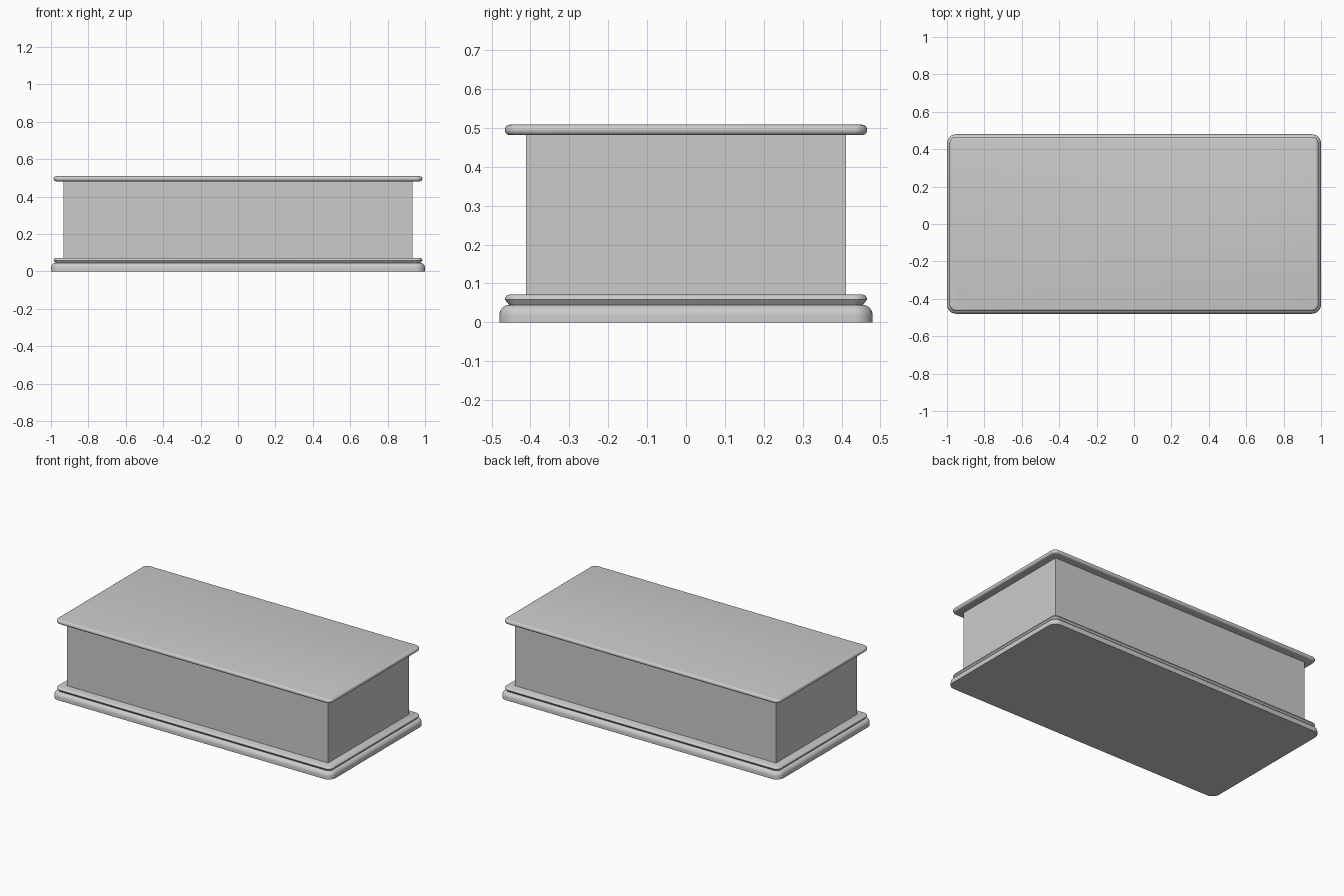
import bpy, bmesh, math

if "Cube" in bpy.data.objects:
    bpy.data.objects.remove(bpy.data.objects["Cube"])

HX, HY, R = 1.0, 0.48, 0.05   # outer half sizes and corner radius
SEG = 8


def ring(bm, inset, z):
    """Rounded rectangle loop, inset from the outer footprint."""
    r = R - inset
    verts = []
    for i, (sx, sy) in enumerate([(1, 1), (-1, 1), (-1, -1), (1, -1)]):
        for k in range(SEG + 1):
            a = math.pi / 2 * (i + k / SEG)
            verts.append(bm.verts.new((sx * (HX - R) + r * math.cos(a),
                                       sy * (HY - R) + r * math.sin(a), z)))
    return verts


def moulding(name, profile):
    """Loft a profile of (inset, z) points around the footprint."""
    bm = bmesh.new()
    rings = [ring(bm, i, z) for i, z in profile]
    n = len(rings[0])
    for a, b in zip(rings, rings[1:]):
        for j in range(n):
            k = (j + 1) % n
            bm.faces.new((a[j], a[k], b[k], b[j]))
    bm.faces.new(rings[0][::-1])
    bm.faces.new(rings[-1])
    finish(name, bm)


def finish(name, bm):
    bmesh.ops.recalc_face_normals(bm, faces=bm.faces)
    me = bpy.data.meshes.new(name)
    bm.to_mesh(me)
    bm.free()
    ob = bpy.data.objects.new(name, me)
    bpy.context.collection.objects.link(ob)
    bpy.ops.object.select_all(action='DESELECT')
    bpy.context.view_layer.objects.active = ob
    ob.select_set(True)
    bpy.ops.object.shade_smooth_by_angle(angle=math.radians(35))


# Plinth with rounded shoulder, topped by a narrower bead
shoulder = [(0.025 * (1 - math.cos(t)), 0.018 + 0.027 * math.sin(t))
            for t in [math.pi / 2 * i / 6 for i in range(7)]]
bead = [(0.017, 0.055), (0.014, 0.059), (0.015, 0.064), (0.019, 0.069), (0.027, 0.072)]
moulding("plinth", [(0, 0)] + shoulder + bead)

# Lid slab with rounded rim
rim = [(0.027 - 0.013 * math.cos(t), 0.495 + 0.0135 * math.sin(t))
       for t in [-math.pi / 2 + math.pi * i / 8 for i in range(9)]]
moulding("lid", rim)

# Plain box body
bm = bmesh.new()
bmesh.ops.create_cube(bm, size=1)
for v in bm.verts:
    v.co = (v.co.x * 1.866, v.co.y * 0.824, 0.277 + v.co.z * 0.42)
finish("body", bm)
